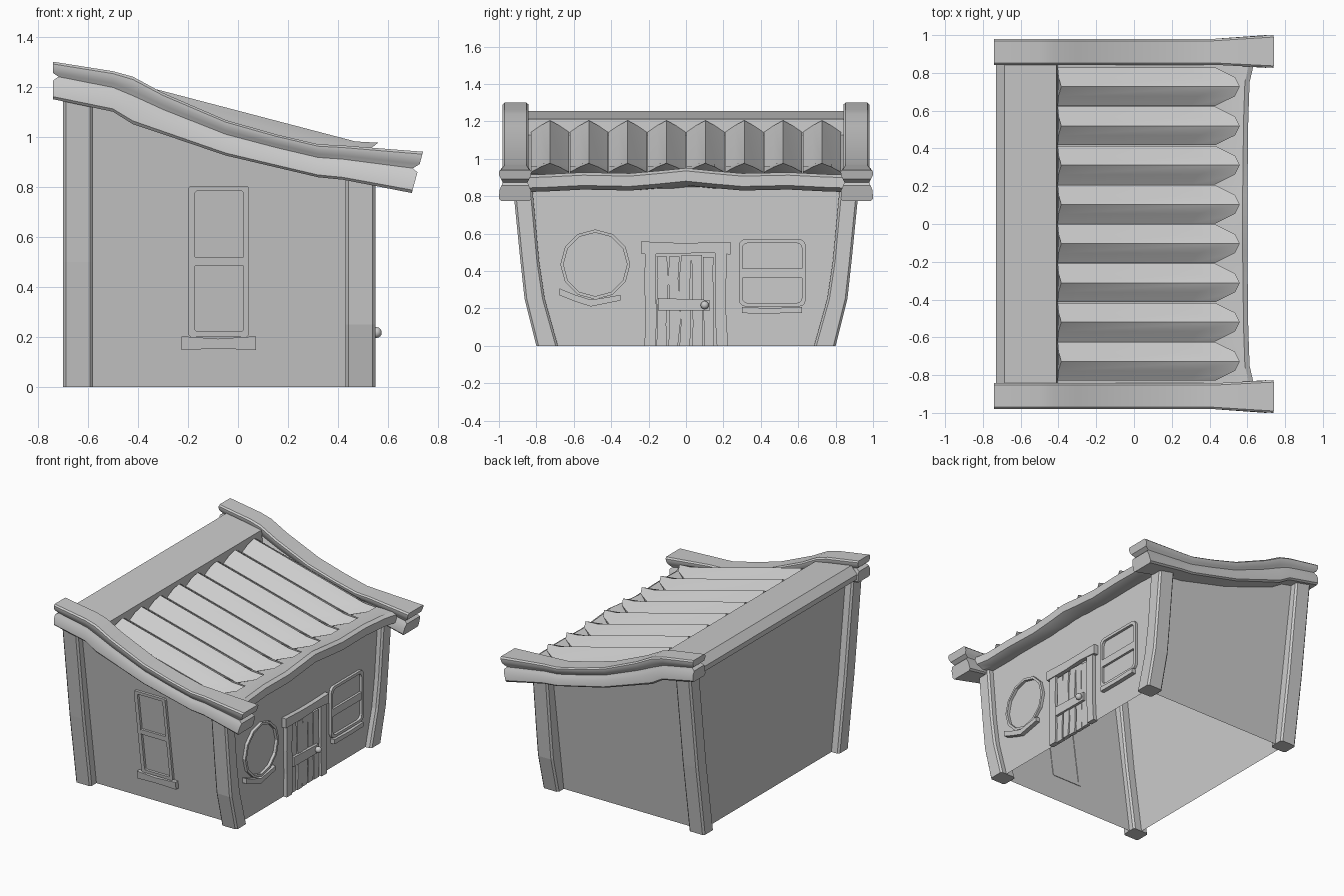
import bpy, bmesh, math, random

if "Cube" in bpy.data.objects:
    bpy.data.objects.remove(bpy.data.objects["Cube"])
random.seed(4)


def mesh(name, verts, faces, smooth=False):
    bm = bmesh.new()
    vs = [bm.verts.new(v) for v in verts]
    for f in faces:
        bm.faces.new([vs[i] for i in f])
    bmesh.ops.recalc_face_normals(bm, faces=bm.faces)
    me = bpy.data.meshes.new(name)
    bm.to_mesh(me)
    bm.free()
    ob = bpy.data.objects.new(name, me)
    bpy.context.collection.objects.link(ob)
    if smooth:
        bpy.ops.object.select_all(action='DESELECT')
        ob.select_set(True)
        bpy.context.view_layer.objects.active = ob
        bpy.ops.object.shade_smooth_by_angle(angle=math.radians(32))
    return ob


def loft(name, rings, closed=False, smooth=False):
    """Skin a list of equal rings; ends are capped unless closed."""
    n, m = len(rings[0]), len(rings)
    faces = []
    for r in range(m if closed else m - 1):
        a, b = r * n, (r + 1) % m * n
        faces += [(a + i, a + (i + 1) % n, b + (i + 1) % n, b + i) for i in range(n)]
    if not closed:
        for o in (0, (m - 1) * n):
            faces += [(o + i, o + i + 1, o + n - 2 - i, o + n - 1 - i)
                      for i in range(n // 2 - 1)]
    return mesh(name, [p for r in rings for p in r], faces, smooth)


def lerp(a, b, t):
    return a + (b - a) * t


# Walls: open shell, side walls lean outward
def wall_y(z):
    return 0.737 + 0.145 * z


XF, XB = 0.507, -0.643
ROOF = [(XB, 1.2), (-0.45, 1.14), (-0.05, 0.99), (0.3, 0.9), (XF, 0.87)]
for s, side in ((-1, "near"), (1, "far")):
    pts = [(XB, 0)] + ROOF + [(XF, 0)]
    mesh(side + "_side_wall", [(x, s * wall_y(z), z) for x, z in pts], [range(len(pts))])
for name, x, h in (("door_wall", XF, 0.87), ("back_wall", XB, 1.2)):
    mesh(name, [(x, -wall_y(0), 0), (x, wall_y(0), 0), (x, wall_y(h), h), (x, -wall_y(h), h)],
         [(0, 1, 2, 3)])


# Corner posts: front pair bowed, rear pair straight
def post(name, s, x0, x1, stations):
    c, rings = 0.012, []
    for z, yo, yi in stations:
        rings.append([(x, s * y, z) for x, y in (
            (x0 + c, yi), (x1 - c, yi), (x1, yi + c), (x1, yo - c),
            (x1 - c, yo), (x0 + c, yo), (x0, yo - c), (x0, yi + c))])
    loft(name, rings)


for s, side in ((-1, "near"), (1, "far")):
    post(side + "_front_post", s, 0.43, 0.55,
         [(0, 0.80, 0.685), (0.25, 0.863, 0.755), (0.45, 0.885, 0.785), (0.88, 0.928, 0.825)])
    post(side + "_rear_post", s, -0.70, -0.58,
         [(0, 0.80, 0.69), (0.5, 0.875, 0.765), (1.15, 0.955, 0.845)])

# Curved side beams with hollow flanks and notched ends
BEAM = [(-0.74, 1.15, 1.30), (-0.5, 1.10, 1.262), (-0.42, 1.05, 1.24), (-0.3, 1.01, 1.175),
        (-0.05, 0.925, 1.067), (0.15, 0.878, 1.01), (0.32, 0.838, 0.97), (0.42, 0.828, 0.965),
        (0.74, 0.775, 0.94)]
FLANK = [(0.01, 0), (0, 0.07), (0.003, 0.35), (0.014, 0.5), (0.02, 0.6), (0.012, 0.7),
         (0.001, 0.82), (0, 0.94), (0.01, 1)]
for s, side in ((-1, "near"), (1, "far")):
    rings = []
    for x, zb, zt in BEAM:
        end = 0 if abs(x) < 0.7 else (1 if x > 0 else -1)
        g = 0.02 if end == 1 else 0
        yo, yi = 0.98 + g, 0.843 - g * 0.8

        def pt(y, t):
            xx = x - (0.045 * (1 - t) if end == 1 else 0)
            if t == 0.6:
                xx -= 0.022 * end
            return (xx, s * y, lerp(zb, zt, t))
        rings.append([pt(yo - d, t) for d, t in FLANK] +
                     [pt(yi + d, t) for d, t in reversed(FLANK)])
    loft(side + "_roof_beam", rings, smooth=True)

# Rear roof slab with a sloped back edge
loft("rear_roof_slab", [[(x, y, z) for x, z in (
    (-0.73, 1.205), (-0.685, 1.255), (-0.41, 1.212), (-0.405, 1.10), (-0.6, 1.15), (-0.73, 1.17))]
    for y in (-0.85, 0.85)])

# Roof sheet with a wavy front lip
half = [(0, 0.95, 0.60), (0.15, 0.935, 0.60), (0.3, 0.922, 0.602), (0.55, 0.927, 0.605),
        (0.75, 0.917, 0.612), (0.85, 0.914, 0.635)]
lip = [(-y, z, x) for y, z, x in reversed(half[1:])] + half
loft("roof_sheet", [[(x, y, z) for x, z in (
    (-0.42, 1.13), (-0.05, 1.035), (0.3, 0.94), (0.47, 0.91), (xf - 0.025, zt), (xf, zt - 0.015),
    (xf, zt - 0.07), (xf - 0.05, zt - 0.092), (0.47, 0.84), (0.3, 0.86), (-0.05, 0.95), (-0.42, 1.07))]
    for y, zt, xf in lip], smooth=True)

# Eight ridged roof tiles with pointed front ends
for i in range(8):
    c = (i - 3.5) * 0.2077
    rows = [(-0.405, -0.40, -0.385, 0), (0.3, 0.34, 0.47, 0), (0.43, 0.535, 0.56, 1)]
    rings = []
    for xa, xm, xr, tip in rows:
        def low(x):
            return 0.928 if tip else 1.142 - 0.26 * (x + 0.405)

        def top(x):
            return 0.976 if tip else 1.205 - 0.262 * (x + 0.385)
        zm = 0.956 if tip else (low(xa) + top(xr)) / 2 + 0.004
        rings.append([(xa, c - 0.102, low(xa)), (xm, c - 0.05, zm), (xr, c, top(xr)),
                      (xm, c + 0.05, zm), (xa, c + 0.102, low(xa)),
                      (xa, c + 0.102, low(xa) - 0.03), (xa, c, low(xa) - 0.03),
                      (xa, c - 0.102, low(xa) - 0.03)])
    loft("roof_tile_%d" % (i + 1), rings, smooth=True)


# Wall fittings use wall coordinates: u along, v up, d outward
def front(u, v, d):
    return (XF + d, u, v)


def side(u, v, d):
    return (u, -wall_y(v) - d, v)


def board(name, m, path, d0, d1, upright=False):
    rings = []
    for u, v, w in path:
        du, dv = (w, 0) if upright else (0, w)
        rings.append([m(u - du, v - dv, d0), m(u + du, v + dv, d0),
                      m(u + du, v + dv, d1), m(u - du, v - dv, d1)])
    loft(name, rings)


def frame(name, m, outer, inner, d0, d1):
    loft(name, [[m(*o, d0), m(*o, d1), m(*i, d1), m(*i, d0)] for o, i in zip(outer, inner)], True)


def rounded(u0, u1, v0, v1, r, seg=3):
    out = []
    for k, (cu, cv) in enumerate(((u1 - r, v1 - r), (u0 + r, v1 - r), (u0 + r, v0 + r), (u1 - r, v0 + r))):
        for j in range(seg + 1):
            a = math.pi / 2 * (k + j / seg)
            out.append((cu + r * math.cos(a), cv + r * math.sin(a)))
    return out


def circle(r):
    return [(-0.485 + r * math.cos(a * math.pi / 6), 0.435 + r * math.sin(a * math.pi / 6))
            for a in range(12)]


# Round window and its bent sill
frame("round_window_frame", front, circle(0.187), circle(0.17), 0, 0.02)
board("round_window_sill", front, [(-0.675, 0.288, 0.018), (-0.6, 0.257, 0.018), (-0.51, 0.228, 0.018),
                                   (-0.43, 0.242, 0.016), (-0.35, 0.257, 0.015)], 0, 0.03)

# Two-pane window beside the door
frame("front_window_frame", front, rounded(0.283, 0.64, 0.21, 0.57, 0.035),
      rounded(0.302, 0.62, 0.228, 0.55, 0.03), 0, 0.018)
board("front_window_bar", front, [(0.3, 0.388, 0.026), (0.622, 0.388, 0.026)], 0, 0.016)
board("front_window_sill", front, [(0.3, 0.19, 0.016), (0.46, 0.187, 0.014), (0.62, 0.192, 0.016)],
      0, 0.03)

# Tall window on the near side
frame("side_window_frame", side, rounded(-0.198, 0.044, 0.2, 0.803, 0.008, 1),
      rounded(-0.172, 0.022, 0.222, 0.782, 0.006, 1), -0.004, 0.018)
board("side_window_bar", side, [(-0.175, 0.502, 0.018), (0.025, 0.502, 0.018)], 0, 0.016)
board("side_window_sill", side, [(-0.225, 0.175, 0.027), (-0.08, 0.172, 0.02), (0.072, 0.175, 0.027)],
      0, 0.03)

# Plank door with frame, crossbar and knob
for i in range(5):
    u = -0.126 + i * 0.062
    path = [(u + random.uniform(-0.006, 0.006), v, 0.027 + random.uniform(-0.003, 0.003))
            for v in (0.0, 0.12, 0.24, 0.36, 0.475 + random.uniform(0, 0.012))]
    board("door_plank_%d" % (i + 1), front, path, -0.01, random.uniform(0.012, 0.02), True)
for s, name in ((-1, "left"), (1, "right")):
    board("door_frame_" + name, front, [(s * 0.19 + random.uniform(-0.006, 0.006), v, 0.03)
                                        for v in (0.0, 0.16, 0.32, 0.495)], -0.01, 0.026, True)
board("door_lintel", front, [(-0.24, 0.525, 0.033), (-0.05, 0.52, 0.03), (0.1, 0.525, 0.026),
                             (0.238, 0.522, 0.034)], -0.01, 0.032)
board("door_crossbar", front, [(-0.15, 0.222, 0.033), (0.125, 0.216, 0.029)], 0.0, 0.032)
bpy.ops.mesh.primitive_uv_sphere_add(segments=12, ring_count=8, radius=0.022,
                                     location=(0.553, 0.1, 0.217))
bpy.context.object.name = "door_knob"
bpy.ops.object.shade_smooth_by_angle()
